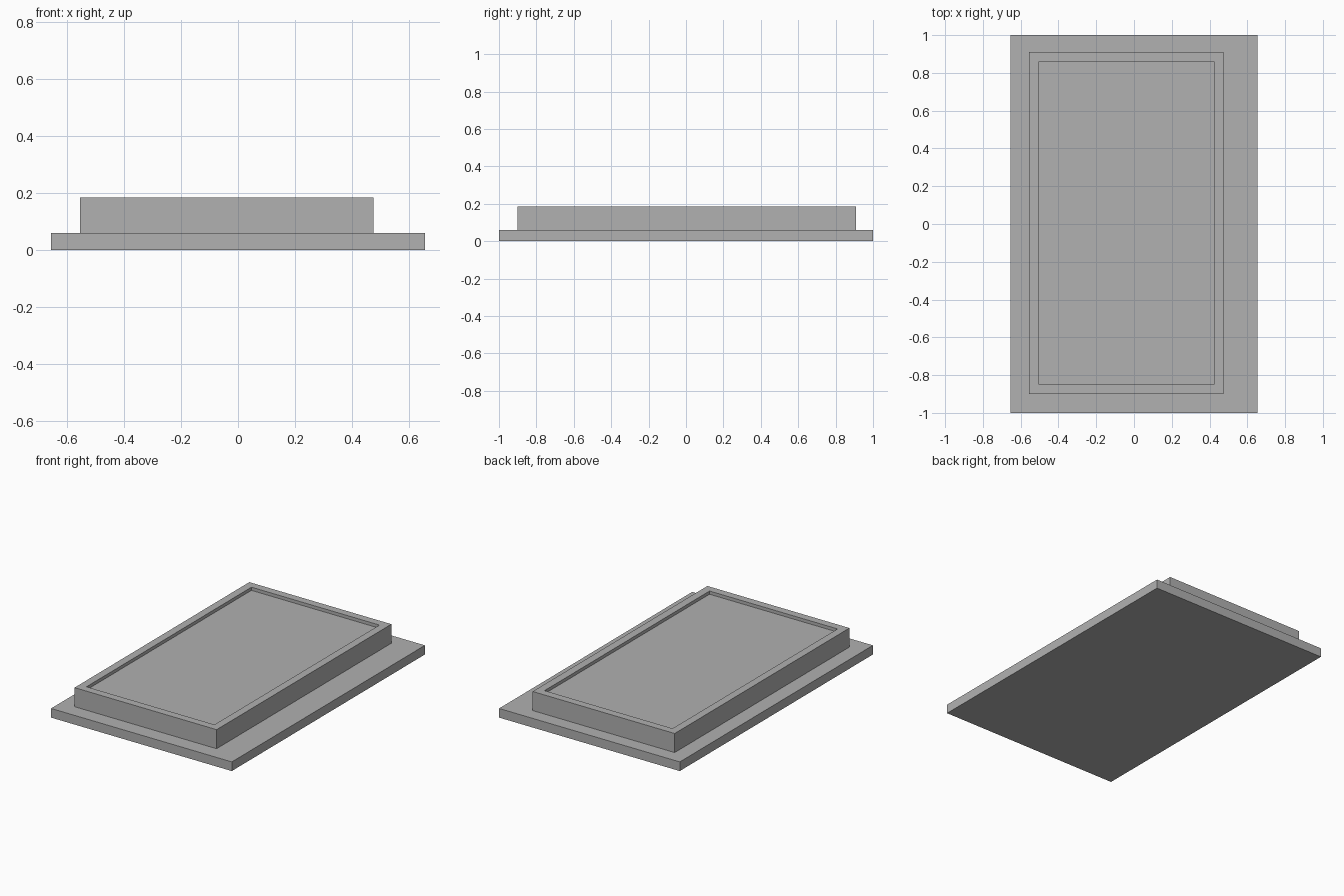
import bpy
import bmesh

cube = bpy.data.objects.get("Cube")
if cube:
    bpy.data.objects.remove(cube, do_unlink=True)

grey = bpy.data.materials.new("plain grey")
grey.use_nodes = True
colour = (0.44, 0.44, 0.44, 1)
grey.diffuse_color = colour
grey.node_tree.nodes["Principled BSDF"].inputs["Base Color"].default_value = colour


def slab(name, x, y, z, rim=0, recess=0):
    """Box spanning the given ranges, with an optional sunken top panel."""
    bm = bmesh.new()
    bmesh.ops.create_cube(bm, size=1)
    for v in bm.verts:
        v.co = [r[0] if c < 0 else r[1] for c, r in zip(v.co, (x, y, z))]
    bm.normal_update()
    if rim:
        top = max(bm.faces, key=lambda f: f.calc_center_median().z)
        bmesh.ops.inset_region(bm, faces=[top], thickness=rim)
        # A zero-width second inset gives the recess its upright walls
        bmesh.ops.inset_region(bm, faces=[top], thickness=0)
        for v in top.verts:
            v.co.z -= recess
    bmesh.ops.recalc_face_normals(bm, faces=bm.faces)
    mesh = bpy.data.meshes.new(name)
    bm.to_mesh(mesh)
    bm.free()
    mesh.materials.append(grey)
    obj = bpy.data.objects.new(name, mesh)
    bpy.context.collection.objects.link(obj)
    return obj


# Wide bottom plate
slab("base_plate", (-0.655, 0.655), (-1, 1), (0, 0.06))
# Raised block, offset to one side, with a shallow sunken panel
slab("raised_tray", (-0.555, 0.475), (-0.90, 0.91), (0.06, 0.185), rim=0.072, recess=0.021)
